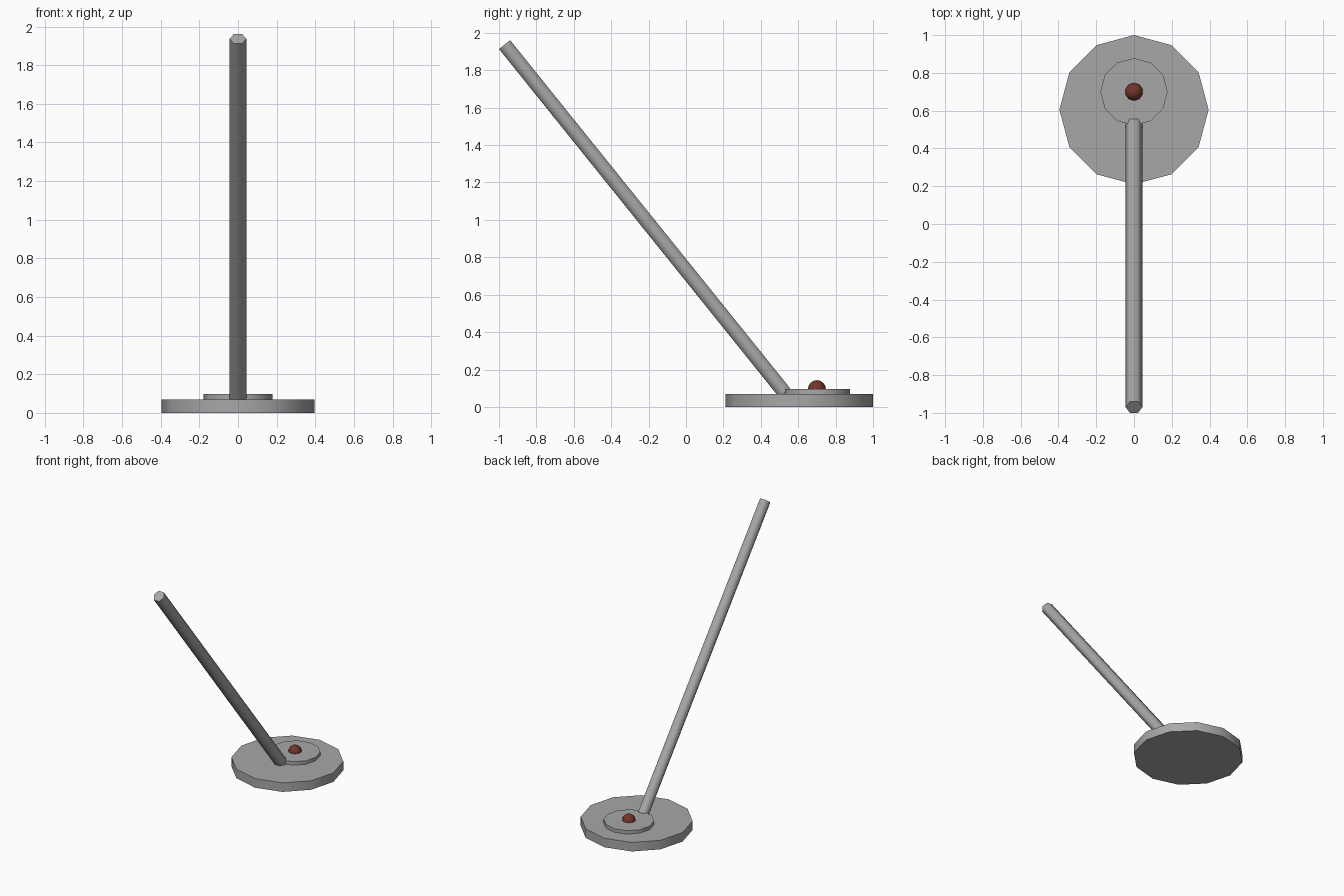
import bpy
import math
from mathutils import Vector, Matrix

cube = bpy.data.objects.get("Cube")
if cube:
    bpy.data.objects.remove(cube, do_unlink=True)


def material(name, rgb):
    mat = bpy.data.materials.new(name)
    mat.use_nodes = True
    mat.diffuse_color = (*rgb, 1)
    mat.node_tree.nodes["Principled BSDF"].inputs["Base Color"].default_value = (*rgb, 1)
    return mat


grey = material("metal grey", (0.39, 0.39, 0.39))
red = material("dark red", (0.17, 0.035, 0.025))


def finish(name, mat):
    obj = bpy.context.object
    obj.name = name
    obj.data.materials.append(mat)
    bpy.ops.object.shade_smooth_by_angle(angle=math.radians(65))
    return obj


def rod(name, sides, radius, start, end, mat):
    """Prism between two points, leaning in the yz plane, with corners on x."""
    start, end = Vector(start), Vector(end)
    path = end - start
    tilt = Matrix.Rotation(math.atan2(-path.y, path.z), 4, 'X')
    spin = Matrix.Rotation(math.pi / 2, 4, 'Z')
    bpy.ops.mesh.primitive_cylinder_add(vertices=sides, radius=radius, depth=path.length)
    obj = finish(name, mat)
    obj.matrix_world = Matrix.Translation((start + end) / 2) @ tilt @ spin


# Base plate and raised collar
rod("base_plate", 12, 0.395, (0, 0.605, 0), (0, 0.605, 0.07), grey)
rod("collar", 12, 0.178, (0, 0.70, 0.06), (0, 0.70, 0.097), grey)

# Leaning hexagonal pole
rod("pole", 6, 0.044, (0, 0.527, 0.076), (0, -0.970, 1.937), grey)

# Domed button
bpy.ops.mesh.primitive_uv_sphere_add(
    segments=10, ring_count=8, radius=0.048, location=(0, 0.70, 0.095))
finish("button", red)
